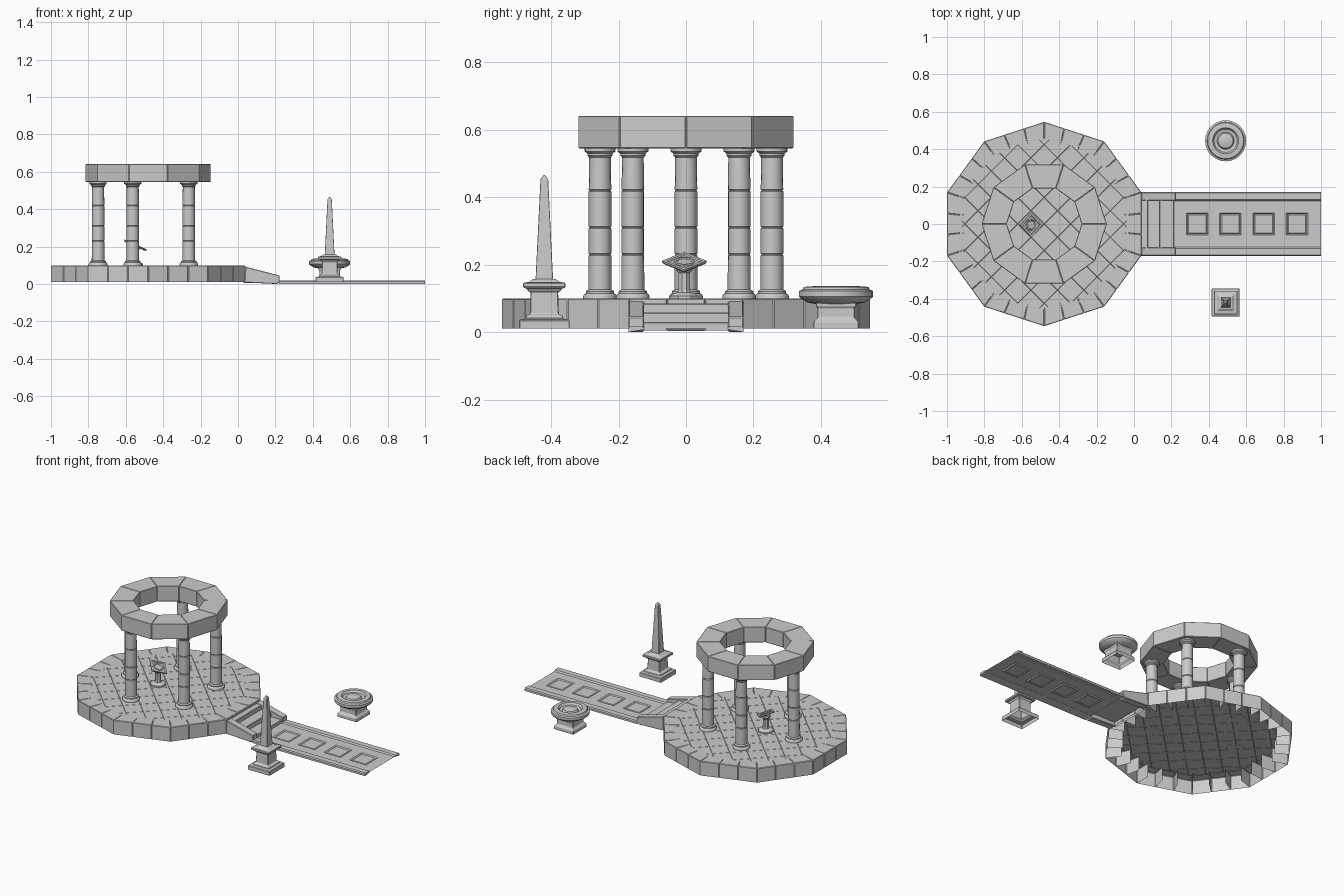
import bpy, bmesh, random
from math import sin, cos, pi, radians
from mathutils import Vector, Matrix

if "Cube" in bpy.data.objects:
    bpy.data.objects.remove(bpy.data.objects["Cube"])

random.seed(4)
CX = -0.48  # temple centre


def finish(name, bm, bevel=0.0, smooth=False):
    bmesh.ops.recalc_face_normals(bm, faces=bm.faces)
    me = bpy.data.meshes.new(name)
    bm.to_mesh(me)
    bm.free()
    ob = bpy.data.objects.new(name, me)
    bpy.context.collection.objects.link(ob)
    if bevel:
        m = ob.modifiers.new("worn_edges", 'BEVEL')
        m.width, m.segments, m.limit_method = bevel, 1, 'ANGLE'
    if smooth:
        bpy.ops.object.select_all(action='DESELECT')
        ob.select_set(True)
        bpy.context.view_layer.objects.active = ob
        bpy.ops.object.shade_smooth_by_angle(angle=radians(35))
    return ob


def loft(bm, rings, bottom=True, top=True):
    """Skin a stack of equally sized closed point rings."""
    vs = [[bm.verts.new(p) for p in r] for r in rings]
    n = len(vs[0])
    for a, b in zip(vs, vs[1:]):
        for i in range(n):
            j = (i + 1) % n
            bm.faces.new((a[i], a[j], b[j], b[i]))
    if bottom:
        bm.faces.new(vs[0][::-1])
    if top:
        bm.faces.new(vs[-1])


def turned(name, x, y, profile, n, start=0.0, bevel=0.0, bottom=True, smooth=False):
    """Profile of (radius, z) around a vertical axis; n=4 gives square work."""
    bm = bmesh.new()
    loft(bm, [[(x + r * cos(start + 2 * pi * i / n), y + r * sin(start + 2 * pi * i / n), z)
               for i in range(n)] for r, z in profile], bottom)
    return finish(name, bm, bevel, smooth)


def square(name, x, y, profile, bevel=0.0, bottom=True):
    return turned(name, x, y, [(h * 2 ** 0.5, z) for h, z in profile], 4, pi / 4, bevel, bottom)


def box(bm, x0, x1, y0, y1, z0, z1, bottom=True):
    loft(bm, [[(x0, y0, z), (x1, y0, z), (x1, y1, z), (x0, y1, z)] for z in (z0, z1)], bottom)


def polar(r, a):
    return Vector((CX + r * cos(a), r * sin(a), 0))


# platform rim: three open-bottomed blocks on each of ten sides
R = 0.546
bm = bmesh.new()
for k in range(10):
    a0, a1 = pi / 2 + k * pi / 5, pi / 2 + (k + 1) * pi / 5
    for s in range(3):
        d = R - (0.085 if s != 1 else 0.075) - random.uniform(0, 0.012)
        f0, f1 = s / 3, (s + 1) / 3
        quad = [polar(R, a0).lerp(polar(R, a1), f0), polar(R, a0).lerp(polar(R, a1), f1),
                polar(d, a0).lerp(polar(d, a1), f1), polar(d, a0).lerp(polar(d, a1), f0)]
        lo = [bm.verts.new((p.x, p.y, 0.01)) for p in quad]
        hi = [bm.verts.new((p.x, p.y, 0.099)) for p in quad]
        bm.faces.new(hi)
        for i, j in ((0, 1), (1, 2), (3, 0)):  # outer face and both ends
            bm.faces.new((lo[i], lo[j], hi[j], hi[i]))
finish("platform_rim_blocks", bm, 0.003)

# platform floor: diagonal tiles trimmed to the ten-sided outline
bm = bmesh.new()
bmesh.ops.create_grid(bm, x_segments=12, y_segments=12, size=0.6,
                      matrix=Matrix.Translation((CX, 0, 0.0965)) @ Matrix.Rotation(pi / 4, 4, 'Z'))
for k in range(10):
    a = pi / 5 * k
    n = Vector((cos(a), sin(a), 0))
    bmesh.ops.bisect_plane(bm, geom=bm.verts[:] + bm.edges[:] + bm.faces[:], dist=1e-5,
                           plane_co=Vector((CX, 0, 0)) + n * 0.462, plane_no=n, clear_outer=True)
bmesh.ops.inset_individual(bm, faces=bm.faces[:], thickness=0.002, depth=0.0015)
finish("platform_tiles", bm)

# five columns with joints between the drums
prof = [(0.050, 0.097), (0.050, 0.107), (0.046, 0.113), (0.042, 0.115), (0.042, 0.121), (0.034, 0.126)]
for z in (0.23, 0.31, 0.42):
    prof += [(0.0335, z - 0.003), (0.031, z), (0.0335, z + 0.003)]
prof += [(0.032, 0.518), (0.037, 0.523), (0.037, 0.529), (0.046, 0.536), (0.046, 0.546)]
for k in range(5):
    p = polar(0.268, radians(36 + 72 * k))
    turned("column", p.x, p.y, prof, 16, smooth=True)

# ring of ten stone beams on the columns
bm = bmesh.new()
for k in range(10):
    a0, a1 = k * pi / 5, (k + 1) * pi / 5
    quad = [polar(0.335, a0), polar(0.335, a1), polar(0.2, a1), polar(0.2, a0)]
    loft(bm, [[(p.x, p.y, z) for p in quad] for z in (0.545, 0.641)])
finish("beam_ring", bm, 0.0025)

# reading stand: foot, post and tilted diamond plate
LX, LY = -0.55, -0.005
turned("stand_foot", LX, LY, [(0.046, 0.097), (0.046, 0.107), (0.034, 0.114), (0.026, 0.117)], 8, pi / 8)
turned("stand_post", LX, LY, [(0.021, 0.115), (0.018, 0.125), (0.018, 0.175), (0.026, 0.185), (0.026, 0.2)], 8, pi / 8)
bm = bmesh.new()
loft(bm, [[(r * cos(i * pi / 2), r * sin(i * pi / 2), z) for i in range(4)]
          for r, z in ((0.06, -0.005), (0.066, 0), (0.066, 0.006), (0.052, 0.006), (0.048, 0.002))])
loft(bm, [[(r * cos(i * pi / 4), r * sin(i * pi / 4), z) for i in range(8)]
          for r, z in ((0.032, 0.001), (0.030, 0.006), (0.024, 0.006), (0.022, 0.003))])
bm.transform(Matrix.Translation((LX, LY, 0.206)) @ Matrix.Rotation(radians(24), 4, 'Y'))
finish("stand_plate", bm)

# stair: three treads between sloped side walls
bm = bmesh.new()
for x1, z0, z1 in ((0.215, 0.005, 0.03), (0.14, 0.03, 0.058), (0.075, 0.058, 0.085)):
    box(bm, 0.03, x1, -0.13, 0.13, z0, z1, False)
finish("stair_treads", bm, 0.003)
for s in (-1, 1):
    bm = bmesh.new()
    side = [(0.035, 0.008), (0.205, 0.0), (0.222, 0.008), (0.222, 0.045), (0.04, 0.092)]
    loft(bm, [[(x, y, z) for x, z in side] for y in (s * 0.125, s * 0.17)])
    finish("stair_side_wall", bm, 0.003)

# walkway: thin bed, curbs and four sunken square panels
bm = bmesh.new()
xs = [0.215] + [v for k in range(4) for v in (0.28 + 0.178 * k, 0.395 + 0.178 * k)] + [1.0]
ys = [-0.125, -0.06, 0.06, 0.125]
grid = [[bm.verts.new((x, y, 0.010)) for y in ys] for x in xs]
panels = []
for i in range(len(xs) - 1):
    for j in range(3):
        f = bm.faces.new((grid[i][j], grid[i + 1][j], grid[i + 1][j + 1], grid[i][j + 1]))
        if j == 1 and i % 2:
            panels.append(f)
bm.normal_update()
bmesh.ops.inset_individual(bm, faces=panels, thickness=0.008, depth=-0.006)
bmesh.ops.inset_individual(bm, faces=panels, thickness=0.008, depth=0.004)
finish("walkway_bed", bm)
for s in (-1, 1):
    bm = bmesh.new()
    sec = [(0.17, 0.0), (0.17, 0.012), (0.165, 0.018), (0.13, 0.018), (0.122, 0.008)]
    loft(bm, [[(x, s * y, z) for y, z in sec] for x in (0.22, 1.0)])
    finish("walkway_curb", bm)

# obelisk on a moulded pedestal
OX, OY = 0.49, -0.42
square("obelisk_pedestal", OX, OY,
       [(0.075, 0.01), (0.075, 0.036), (0.056, 0.04), (0.056, 0.048), (0.043, 0.053), (0.041, 0.118),
        (0.050, 0.123), (0.050, 0.128), (0.063, 0.132), (0.063, 0.146), (0.045, 0.149), (0.033, 0.158)],
       0.004, False)
square("obelisk_shaft", OX, OY, [(0.026, 0.155), (0.0115, 0.452), (0.002, 0.466)], 0.001)

# fire bowl: square stand and round dish with raised centre
BX, BY = 0.49, 0.445
square("bowl_stand", BX, BY,
       [(0.067, 0.01), (0.067, 0.03), (0.061, 0.036), (0.055, 0.044), (0.055, 0.072), (0.060, 0.076), (0.060, 0.087)],
       0.002, False)
turned("bowl_dish", BX, BY,
       [(0.055, 0.082), (0.085, 0.088), (0.106, 0.101), (0.110, 0.106), (0.110, 0.122), (0.100, 0.126),
        (0.096, 0.134), (0.070, 0.136), (0.062, 0.124), (0.046, 0.120), (0.040, 0.130), (0.018, 0.137)],
       24, smooth=True)
